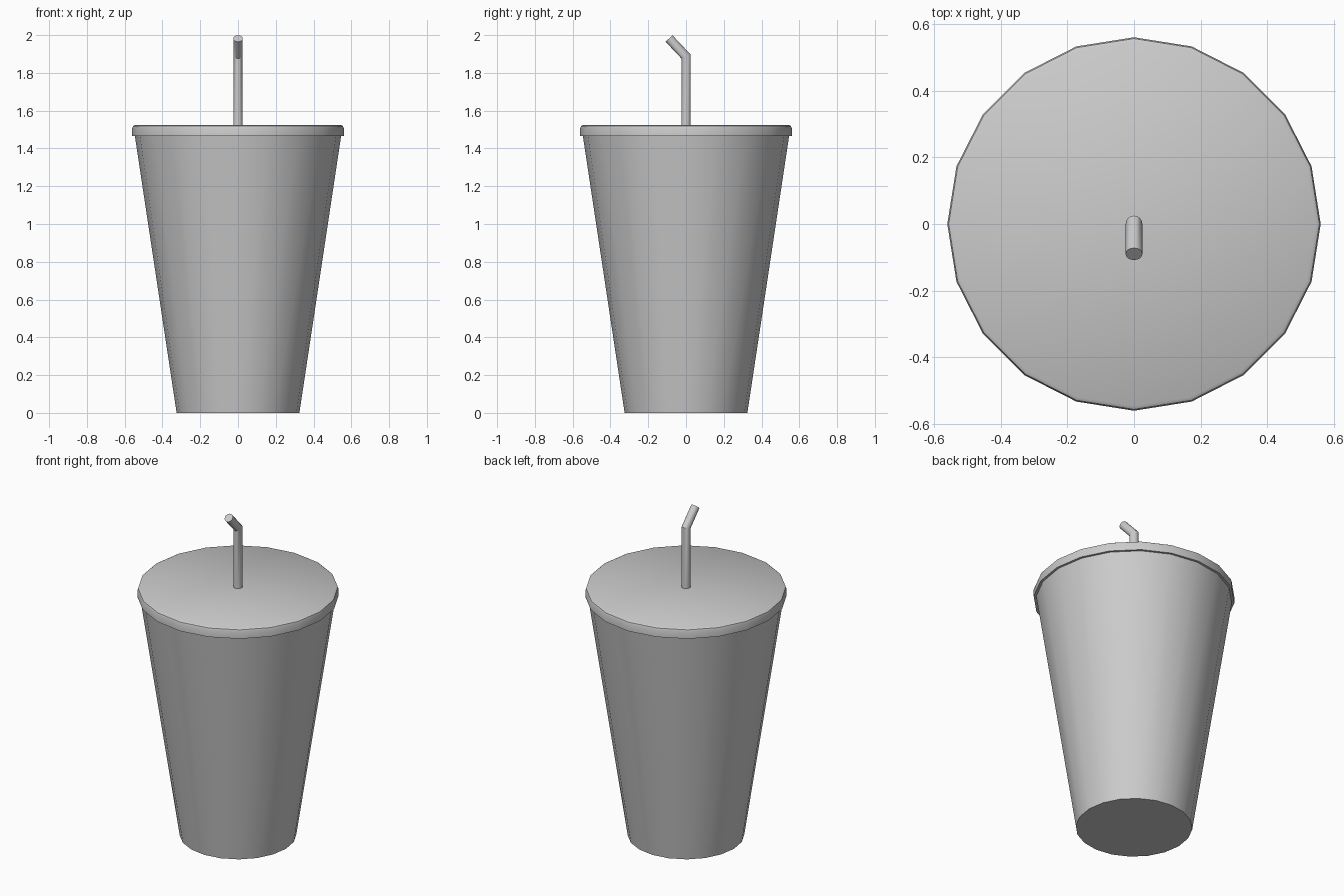
import bpy, bmesh
from math import cos, sin, pi, radians, tan
from mathutils import Vector

if "Cube" in bpy.data.objects:
    bpy.data.objects.remove(bpy.data.objects["Cube"])


def skin(name, rings, angle=35):
    """Bridge successive vertex rings into a capped solid."""
    bm = bmesh.new()
    loops = [[bm.verts.new(p) for p in ring] for ring in rings]
    n = len(loops[0])
    for a, b in zip(loops, loops[1:]):
        for i in range(n):
            j = (i + 1) % n
            bm.faces.new((a[i], a[j], b[j], b[i]))
    bm.faces.new(loops[0][::-1])
    bm.faces.new(loops[-1])
    bmesh.ops.recalc_face_normals(bm, faces=bm.faces)
    me = bpy.data.meshes.new(name)
    bm.to_mesh(me)
    bm.free()
    ob = bpy.data.objects.new(name, me)
    bpy.context.collection.objects.link(ob)
    bpy.ops.object.select_all(action='DESELECT')
    ob.select_set(True)
    bpy.context.view_layer.objects.active = ob
    bpy.ops.object.shade_smooth_by_angle(angle=radians(angle))
    return ob


def ring(r, z, n=20):
    return [(r * cos(2 * pi * i / n), r * sin(2 * pi * i / n), z) for i in range(n)]


# Tapered cup
skin("cup", [ring(0.325, 0), ring(0.546, 1.466)])

# Lid with a softened top rim
skin("lid", [ring(0.56, 1.465), ring(0.56, 1.507), ring(0.556, 1.518), ring(0.546, 1.524)])

# Straw with a mitred bend towards the front
R, BEND_Z, LEAN, N = 0.025, 1.887, radians(44), 16
tip = Vector((0, -0.09, 1.982))


def straw_ring(centre, scale_y, tilt):
    out = []
    for i in range(N):
        x, d = R * cos(2 * pi * i / N), R * scale_y * sin(2 * pi * i / N)
        out.append(Vector(centre) + Vector((x, d * cos(tilt), d * sin(tilt))))
    return out


skin("straw", [straw_ring((0, 0, 1.515), 1, 0),
               straw_ring((0, 0, BEND_Z), 1 / cos(LEAN / 2), LEAN / 2),
               straw_ring(tip, 1, LEAN)])
